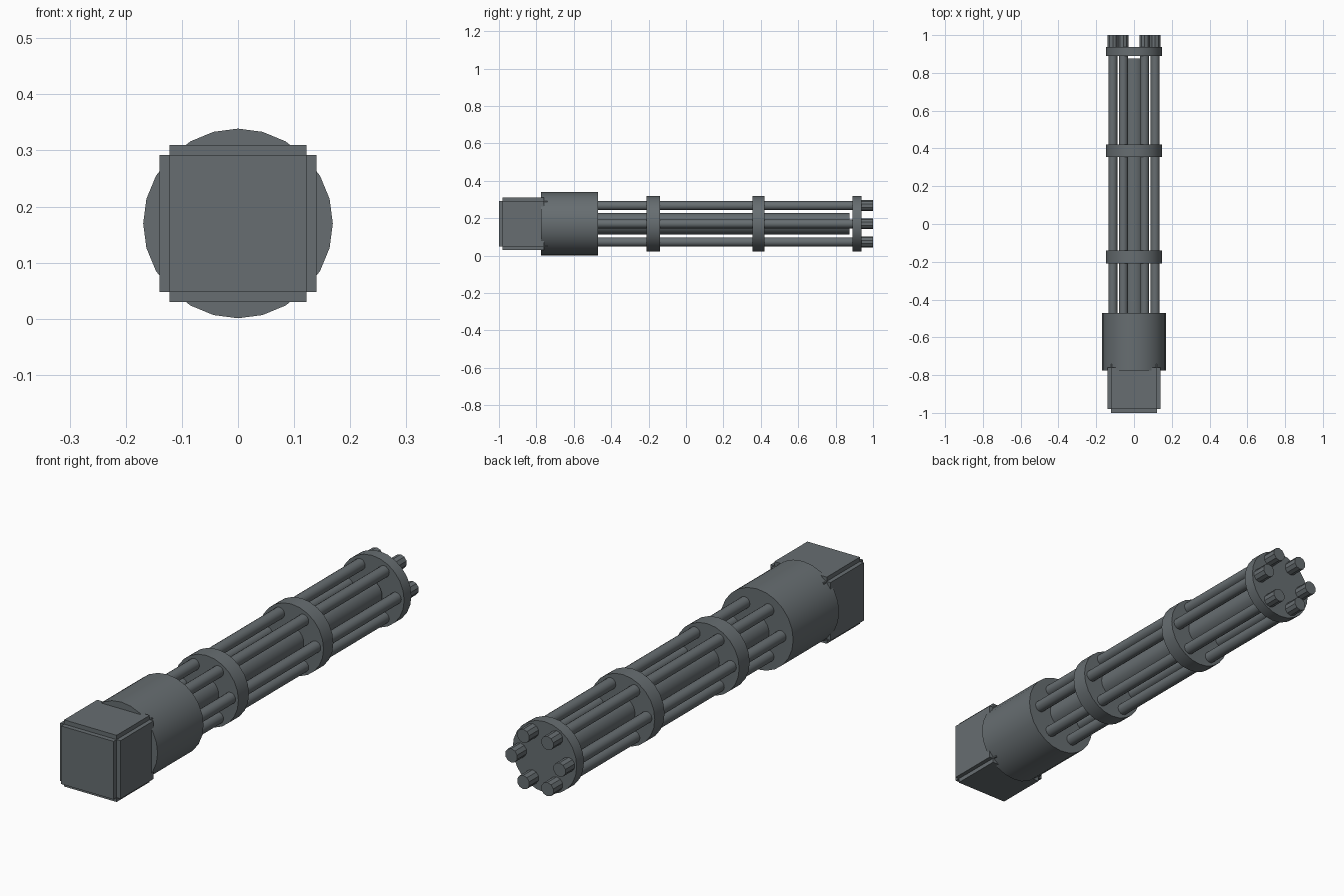
import bpy
from math import sin, cos, pi, radians

if "Cube" in bpy.data.objects:
    bpy.data.objects.remove(bpy.data.objects["Cube"])

CZ = 0.17  # height of the long axis

metal = bpy.data.materials.new("dark_metal")
metal.diffuse_color = (0.135, 0.155, 0.165, 1)
metal.use_nodes = True
metal.node_tree.nodes["Principled BSDF"].inputs["Base Color"].default_value = metal.diffuse_color


def rod(name, r, y0, y1, sides=24, x=0.0, z=0.0, smooth=True):
    """Cylinder along y between y0 and y1, offset from the axis."""
    bpy.ops.mesh.primitive_cylinder_add(
        vertices=sides, radius=r, depth=y1 - y0,
        location=(x, (y0 + y1) / 2, CZ + z), rotation=(pi / 2, 0, 0))
    ob = bpy.context.object
    ob.name = name
    ob.data.materials.append(metal)
    if smooth:
        bpy.ops.object.shade_smooth_by_angle(angle=radians(40))
    return ob


def box(name, hx, hz, y0, y1):
    bpy.ops.mesh.primitive_cube_add(size=1, location=(0, (y0 + y1) / 2, CZ))
    ob = bpy.context.object
    ob.name = name
    ob.scale = (2 * hx, y1 - y0, 2 * hz)
    bpy.ops.object.transform_apply(location=False, rotation=False, scale=True)
    ob.data.materials.append(metal)
    return ob


# Rear housing: three crossed boxes leave stepped edges
box("housing_core", 0.122, 0.122, -1.0, -0.74)
box("housing_side_plates", 0.14, 0.122, -0.98, -0.76)
box("housing_top_plates", 0.122, 0.14, -0.98, -0.76)

# Motor drum and central shaft
rod("drum", 0.169, -0.775, -0.47)
rod("central_shaft", 0.057, -0.48, 0.875)

# Clamp discs holding the barrels
for name, y0, y1 in (("rear_clamp", -0.21, -0.14),
                     ("middle_clamp", 0.355, 0.42),
                     ("front_clamp", 0.89, 0.938)):
    rod(name, 0.149, y0, y1)

# Six barrels, each with a thicker muzzle
for i in range(6):
    a = i * pi / 3
    x, z = 0.112 * cos(a), 0.112 * sin(a)
    rod(f"barrel_{i + 1}", 0.024, -0.48, 0.94, 16, x, z)
    rod(f"muzzle_{i + 1}", 0.029, 0.93, 1.0, 10, x, z, smooth=False)
